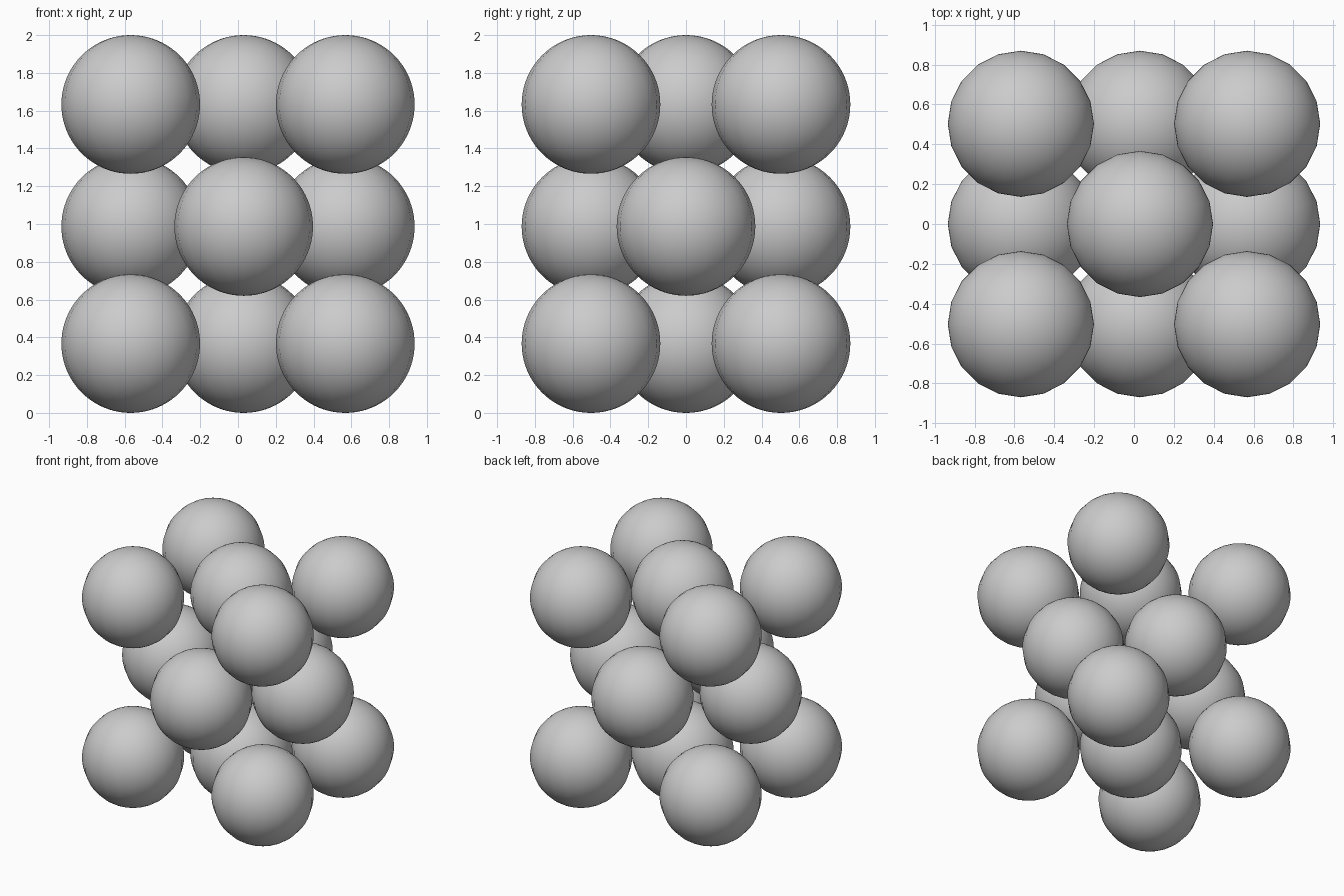
import bpy

if "Cube" in bpy.data.objects:
    bpy.data.objects.remove(bpy.data.objects["Cube"])

R = 0.367
X, Y = 0.568, 0.503          # half spacing of the lattice corners
Z_LOW, Z_HIGH = R, 2 - R
MID = (0.03, 0.0, 0.987)     # slightly off-centre face positions


def ball(name, x, y, z):
    bpy.ops.mesh.primitive_uv_sphere_add(segments=20, ring_count=40, radius=R,
                                         location=(x, y, z))
    ob = bpy.context.object
    ob.name = name
    bpy.ops.object.shade_smooth()
    return ob


# eight corner balls
for x in (-X, X):
    for y in (-Y, Y):
        for z in (Z_LOW, Z_HIGH):
            ball("corner_ball", x, y, z)

# six face-centre balls
for name, x in (("left_face_ball", -X), ("right_face_ball", X)):
    ball(name, x, MID[1], MID[2])
for name, y in (("front_face_ball", -Y), ("back_face_ball", Y)):
    ball(name, MID[0], y, MID[2])
for name, z in (("bottom_face_ball", Z_LOW), ("top_face_ball", Z_HIGH)):
    ball(name, MID[0], MID[1], z)
